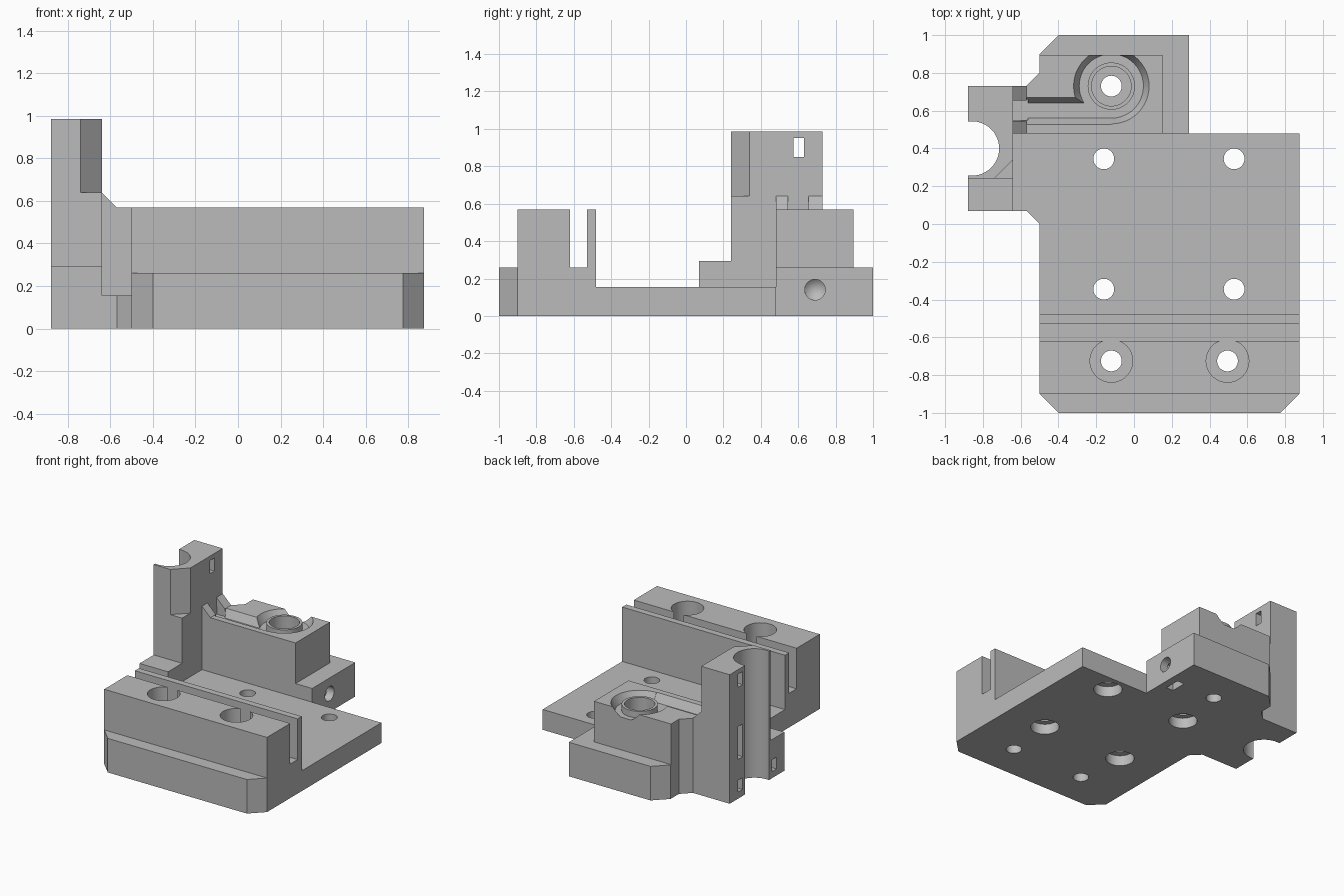
import bpy, bmesh, math
from mathutils import Matrix

if "Cube" in bpy.data.objects:
    bpy.data.objects.remove(bpy.data.objects["Cube"], do_unlink=True)

grey = bpy.data.materials.new("plain grey")
grey.use_nodes = True
COLOUR = (0.5, 0.5, 0.5, 1)
grey.diffuse_color = COLOUR
grey.node_tree.nodes["Principled BSDF"].inputs["Base Color"].default_value = COLOUR


def finish(name, bm):
    bmesh.ops.recalc_face_normals(bm, faces=bm.faces)
    mesh = bpy.data.meshes.new(name)
    bm.to_mesh(mesh)
    bm.free()
    mesh.materials.append(grey)
    ob = bpy.data.objects.new(name, mesh)
    bpy.context.collection.objects.link(ob)
    return ob


def prism(name, pts, lo, hi, axis="z"):
    """Extrude a 2D outline along an axis."""
    place = {"x": lambda a, b, h: (h, a, b),
             "y": lambda a, b, h: (a, h, b),
             "z": lambda a, b, h: (a, b, h)}[axis]
    bm = bmesh.new()
    face = bm.faces.new([bm.verts.new(place(a, b, lo)) for a, b in pts])
    new = bmesh.ops.extrude_face_region(bm, geom=[face])["geom"]
    move = [p - q for p, q in zip(place(0, 0, hi), place(0, 0, lo))]
    bmesh.ops.translate(bm, vec=move, verts=[v for v in new if isinstance(v, bmesh.types.BMVert)])
    return finish(name, bm)


def box(name, x0, x1, y0, y1, z0, z1):
    return prism(name, [(x0, y0), (x1, y0), (x1, y1), (x0, y1)], z0, z1)


def round_bar(name, x, y, z0, z1, r, top_r=None):
    bm = bmesh.new()
    bmesh.ops.create_cone(bm, cap_ends=True, segments=48, radius1=r,
                          radius2=r if top_r is None else top_r, depth=z1 - z0,
                          matrix=Matrix.Translation((x, y, (z0 + z1) / 2)))
    return finish(name, bm)


def cut(ob, *cutters):
    for c in cutters:
        mod = ob.modifiers.new("cut", "BOOLEAN")
        mod.operation, mod.solver, mod.object = "DIFFERENCE", "EXACT", c
        bpy.context.view_layer.objects.active = ob
        bpy.ops.object.modifier_apply(modifier=mod.name)
        bpy.data.objects.remove(c, do_unlink=True)


parts = []
HOLE = 0.055

# Base plate with counterbores underneath
plate = prism("base_plate", [(-0.5, -0.48), (0.875, -0.48), (0.875, 0.48), (-0.64, 0.48),
                             (-0.64, 0.07), (-0.57, 0.07), (-0.5, 0)], 0, 0.155)
for x in (-0.16, 0.53):
    for y in (-0.345, 0.345):
        cut(plate, round_bar("hole", x, y, -0.1, 0.3, HOLE),
            round_bar("bore", x, y, -0.1, 0.08, 0.1))
parts.append(plate)

# Front rail: stepped profile with a long groove, corner bevels and bolt holes
rail = prism("front_rail", [(-1, 0), (-0.48, 0), (-0.48, 0.57), (-0.53, 0.57), (-0.53, 0.26),
                            (-0.62, 0.26), (-0.62, 0.57), (-0.9, 0.57), (-0.9, 0.26), (-1, 0.26)],
             -0.5, 0.875, "x")
cut(rail, prism("bevel", [(-0.52, -0.88), (-0.38, -1.02), (-0.52, -1.02)], -0.1, 0.27),
    prism("bevel", [(0.895, -0.88), (0.755, -1.02), (0.895, -1.02)], -0.1, 0.27))
for x in (-0.12, 0.495):
    cut(rail, round_bar("hole", x, -0.725, -0.1, 0.7, HOLE),
        round_bar("bore", x, -0.725, 0.265, 0.7, 0.113))
parts.append(rail)

# Back foot with side screw hole and nut pocket
CX, CY = -0.12, 0.73
foot = prism("back_foot", [(-0.64, 0.48), (0.29, 0.48), (0.29, 1), (-0.4, 1), (-0.5, 0.9),
                           (-0.5, 0.8), (-0.57, 0.73), (-0.64, 0.73)], 0, 0.26)
screw = round_bar("screw", 0, 0, 0.06, 0.4, HOLE)
tip = round_bar("tip", 0, 0, 0.01, 0.0601, 0, HOLE)
for c in (screw, tip):
    c.data.transform(Matrix.Translation((0, 0.69, 0.14)) @ Matrix.Rotation(math.pi / 2, 4, "Y"))
cut(foot, round_bar("hole", CX, CY, -0.1, 0.4, HOLE), screw, tip,
    box("nut", 0.17, 0.23, 0.63, 0.75, -0.1, 0.19))
parts.append(foot)

# Upper back block with round pocket and wire channel
block = prism("back_block", [(-0.64, 0.48), (0.15, 0.48), (0.15, 0.895), (-0.5, 0.895),
                             (-0.5, 0.8), (-0.57, 0.73), (-0.64, 0.73)], 0.26, 0.57)
FLOOR = 0.51
cut(block, round_bar("pocket", CX, CY, FLOOR, 0.58, 0.17, 0.205),
    prism("channel", [(0.56, FLOOR), (0.64, FLOOR), (0.675, 0.58), (0.52, 0.58)],
          -0.57, CX, "x"),
    box("channel_mouth", -0.7, -0.56, 0.55, 0.66, FLOOR, 0.6),
    round_bar("bore", CX, CY, 0.2, 0.7, 0.105))
parts.append(block)

# Collar around the bolt recess
collar = round_bar("bolt_collar", CX, CY, FLOOR, 0.56, 0.125)
cut(collar, round_bar("bore", CX, CY, 0.4, 0.7, 0.105))
parts.append(collar)

# Small gussets beside the channel
for name, y0, y1 in (("front_gusset", 0.48, 0.545), ("back_gusset", 0.655, 0.73)):
    parts.append(prism(name, [(-0.64, 0.57), (-0.57, 0.57), (-0.64, 0.64)], y0, y1, "y"))

# Tower and its toe, sharing a vertical rod groove and tie slots
tower = box("tower", -0.88, -0.64, 0.24, 0.73, 0, 0.985)
toe = box("tower_toe", -0.88, -0.64, 0.07, 0.24, 0, 0.295)
for ob in (tower, toe):
    cut(ob, round_bar("groove", -0.858, 0.4, -0.1, 1.1, 0.144))
cut(tower, prism("bevel", [(-0.76, 0.22), (-0.62, 0.36), (-0.62, 0.22)], 0.64, 1.1),
    box("slot", -0.9, -0.6, 0.575, 0.63, 0.85, 0.95),
    box("slot", -0.9, -0.69, 0.575, 0.63, 0.3, 0.55),
    box("slot", -0.9, -0.69, 0.575, 0.63, 0.05, 0.14))
cut(toe, box("slot", -0.9, -0.69, 0.165, 0.22, 0.05, 0.14))
parts += [tower, toe]

# Crisp edges, smooth bores
for ob in parts:
    bpy.ops.object.select_all(action="DESELECT")
    ob.select_set(True)
    bpy.context.view_layer.objects.active = ob
    bpy.ops.object.shade_smooth_by_angle(angle=math.radians(25))
